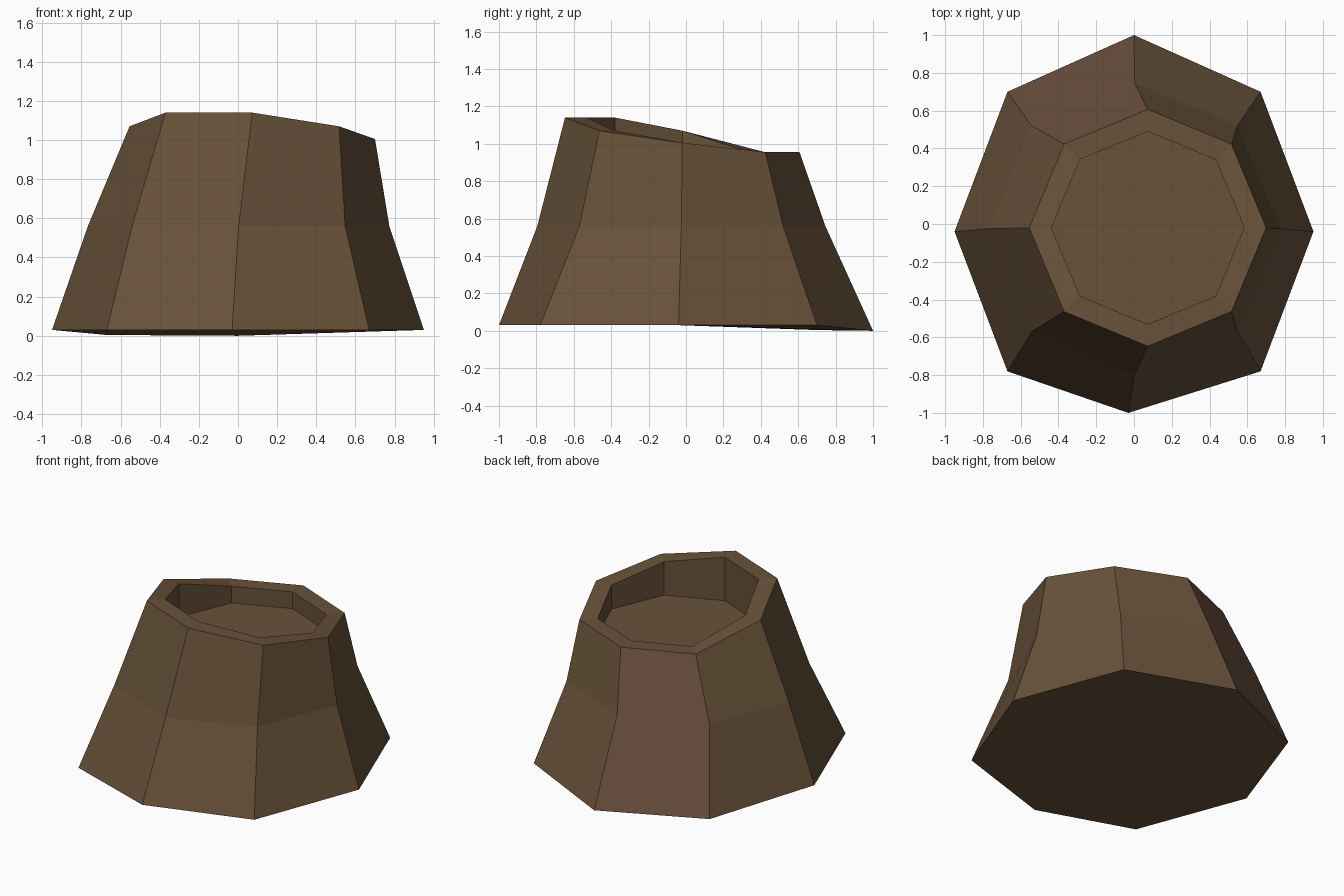
import bpy, bmesh, math

if "Cube" in bpy.data.objects:
    bpy.data.objects.remove(bpy.data.objects["Cube"])


def material(name, rgb):
    m = bpy.data.materials.new(name)
    m.diffuse_color = (*rgb, 1.0)
    m.use_nodes = True
    m.node_tree.nodes["Principled BSDF"].inputs["Base Color"].default_value = m.diffuse_color
    return m


def octagon(cx, cy, r, heights):
    # counter-clockwise from +x, one height per corner
    return [(cx + r * math.cos(i * math.pi / 4), cy + r * math.sin(i * math.pi / 4), heights[i])
            for i in range(8)]


# corner order: right, back right, back, back left, left, front left, front, front right
rim_z = [1.005, 0.955, 0.955, 0.955, 1.07, 1.14, 1.14, 1.07]

# Irregular, slightly uneven foot
foot = [(0.95, -0.04, 0.03), (0.67, 0.70, 0.03), (0, 1, 0), (-0.67, 0.70, 0.004),
        (-0.95, -0.04, 0.03), (-0.67, -0.78, 0.03), (-0.03, -1, 0.03), (0.67, -0.78, 0.03)]

# Foot, waist, sloping rim, inner lip and hollow floor
rings = [foot,
         octagon(0.003, -0.025, 0.77, [0.56] * 8),
         octagon(0.073, -0.02, 0.627, rim_z),
         octagon(0.073, -0.02, 0.51, rim_z),
         octagon(0.073, -0.02, 0.51, [0.84] * 8)]

bm = bmesh.new()
loops = [[bm.verts.new(p) for p in ring] for ring in rings]
for level, (lo, hi) in enumerate(zip(loops, loops[1:])):
    for i in range(8):
        j = (i + 1) % 8
        f = bm.faces.new((lo[i], lo[j], hi[j], hi[i]))
        # the back-left outer panel is slightly redder
        f.material_index = 1 if level < 2 and i == 2 else 0
bm.faces.new(loops[-1])
bm.faces.new(loops[0][::-1])
bm.normal_update()

mesh = bpy.data.meshes.new("hollow_stump")
bm.to_mesh(mesh)
bm.free()
mesh.materials.append(material("bark brown", (0.138, 0.084, 0.041)))
mesh.materials.append(material("reddish brown", (0.143, 0.079, 0.047)))
stump = bpy.data.objects.new("hollow_stump", mesh)
bpy.context.collection.objects.link(stump)
